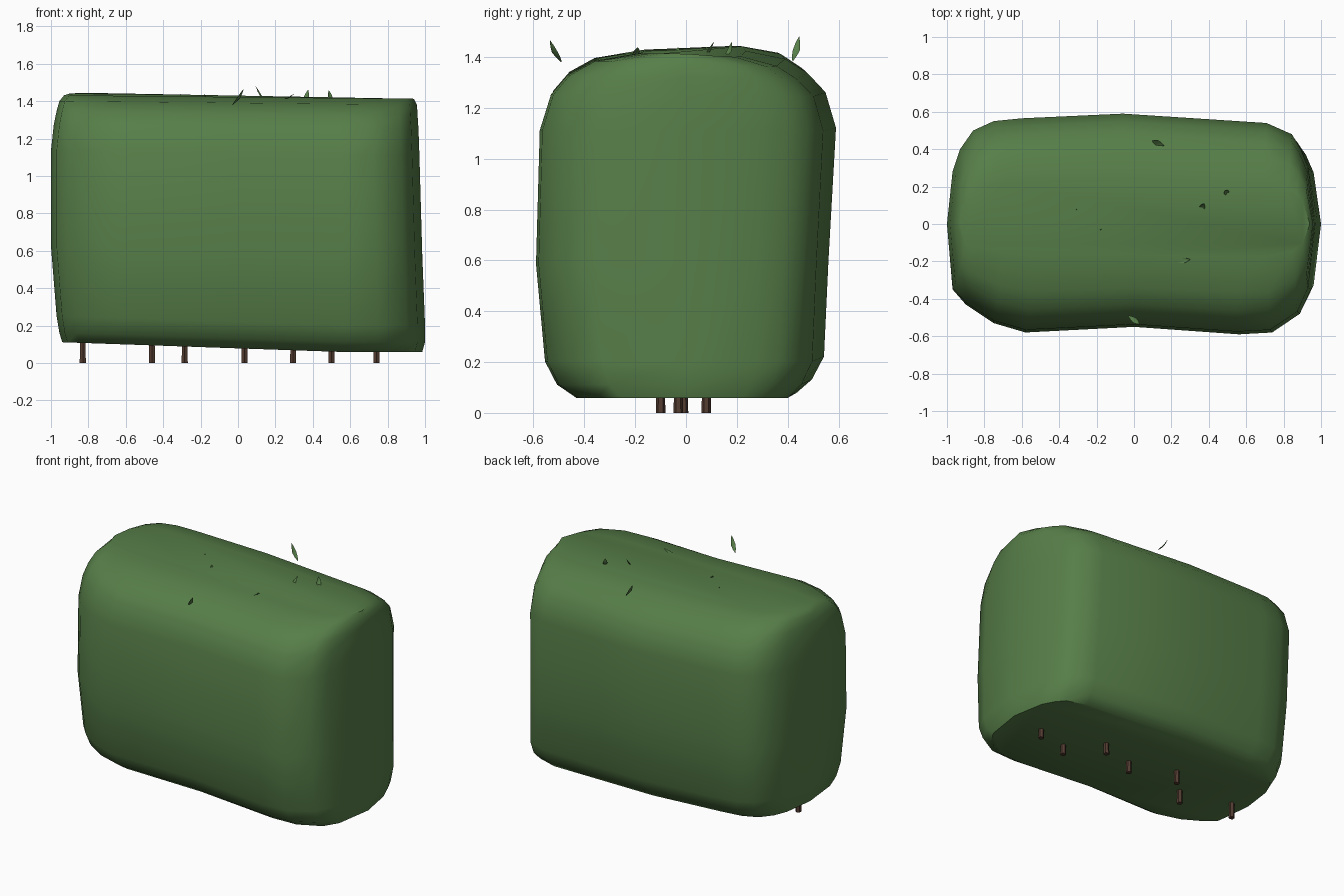
import bpy, bmesh, math
from mathutils import Vector

if "Cube" in bpy.data.objects:
    bpy.data.objects.remove(bpy.data.objects["Cube"])


def material(name, rgb):
    m = bpy.data.materials.new(name)
    m.diffuse_color = (*rgb, 1)
    m.use_nodes = True
    m.node_tree.nodes["Principled BSDF"].inputs["Base Color"].default_value = m.diffuse_color
    return m


GREEN = material("hedge green", (0.095, 0.21, 0.066))
BROWN = material("bark brown", (0.085, 0.045, 0.03))


def finish(name, bm, mat, angle):
    mesh = bpy.data.meshes.new(name)
    bm.to_mesh(mesh)
    bm.free()
    ob = bpy.data.objects.new(name, mesh)
    bpy.context.collection.objects.link(ob)
    mesh.materials.append(mat)
    bpy.ops.object.select_all(action='DESELECT')
    ob.select_set(True)
    bpy.context.view_layer.objects.active = ob
    bpy.ops.object.shade_smooth_by_angle(angle=math.radians(angle))
    return ob


# Hedge body: a plan outline lofted through levels of changing width and depth
OUTLINE = [(-1, 0), (-.97, -.35), (-.9, -.43), (-.75, -.53), (-.58, -.58), (0, -.55),
           (.57, -.59), (.75, -.58), (.9, -.48), (.96, -.35), (1, 0), (.96, .3),
           (.92, .4), (.87, .48), (.73, .54), (-.06, .59), (-.6, .565), (-.75, .55),
           (-.86, .5), (-.93, .4), (-.97, .28)]
# height, left scale, right scale, front scale, back scale
LEVELS = [(.078, .94, .985, .73, .74), (.13, .955, 1, .86, .84), (.22, .97, 1, .94, .92),
          (.6, 1, .985, 1, .95), (1.12, 1, .97, .975, 1), (1.26, .985, .965, .9, .93),
          (1.335, .97, .96, .79, .81), (1.39, .955, .957, .62, .66),
          (1.422, .93, .94, .3, .4)]

bm = bmesh.new()
rings = []
for z, left, right, front, back in LEVELS:
    t = (z - .078) / 1.344
    ring = []
    for x, y in OUTLINE:
        x *= left if x < 0 else right
        y *= front if y < 0 else back
        tilt = -.035 * min(x, .55) * (1 - t) - .01 * x * t
        tilt -= .03 * x * max(y, 0) / .35 * max(0, t - .85) / .15
        ring.append(bm.verts.new((x, y, z + tilt)))
    rings.append(ring)
n = len(OUTLINE)
for a, b in zip(rings, rings[1:]):
    for i in range(n):
        j = (i + 1) % n
        bm.faces.new((a[i], a[j], b[j], b[i]))
bm.faces.new(rings[-1])
bm.faces.new(rings[0][::-1])
finish("hedge_body", bm, GREEN, 45)

# Stems: short tapered six-sided trunks under the hedge
for k, (x, y) in enumerate([(-.83, -.03), (-.46, -.1), (-.285, .08), (.035, -.01),
                            (.295, .08), (.5, -.1), (.74, -.03)]):
    bm = bmesh.new()
    bmesh.ops.create_cone(bm, cap_ends=True, segments=6, radius1=.019, radius2=.015, depth=.2)
    bmesh.ops.translate(bm, verts=bm.verts, vec=(x, y, .1))
    finish(f"stem_{k + 1}", bm, BROWN, 30)

# Loose leaves: pointed, slightly curved blades from base to tip
LEAVES = [((.16, .42, 1.385), (.095, .445, 1.48)), ((-.03, -.49, 1.38), (.03, -.535, 1.465)),
          ((.22, -.2, 1.41), (.30, -.19, 1.438)), ((.35, .06, 1.395), (.375, .11, 1.46)),
          ((.51, .15, 1.395), (.485, .18, 1.458)), ((-.28, .09, 1.405), (-.31, .08, 1.44)),
          ((-.15, -.05, 1.405), (-.18, -.03, 1.438))]
for k, (base, tip) in enumerate(LEAVES):
    base, tip = Vector(base), Vector(tip)
    along = tip - base
    side = along.cross(Vector((0, 0, 1))).normalized()
    bend = side.cross(along).normalized()
    bm = bmesh.new()
    rows = []
    for t, w in ((0, .002), (.25, .011), (.5, .015), (.75, .01), (1, .001)):
        c = base + along * t - bend * .012 * math.sin(math.pi * t)
        rows.append([bm.verts.new(c + side * w * s + bend * .005 * abs(s) * (w > .005))
                     for s in (-1, 0, 1)])
    for a, b in zip(rows, rows[1:]):
        for i in range(2):
            bm.faces.new((a[i], a[i + 1], b[i + 1], b[i]))
    finish(f"leaf_{k + 1}", bm, GREEN, 50)
